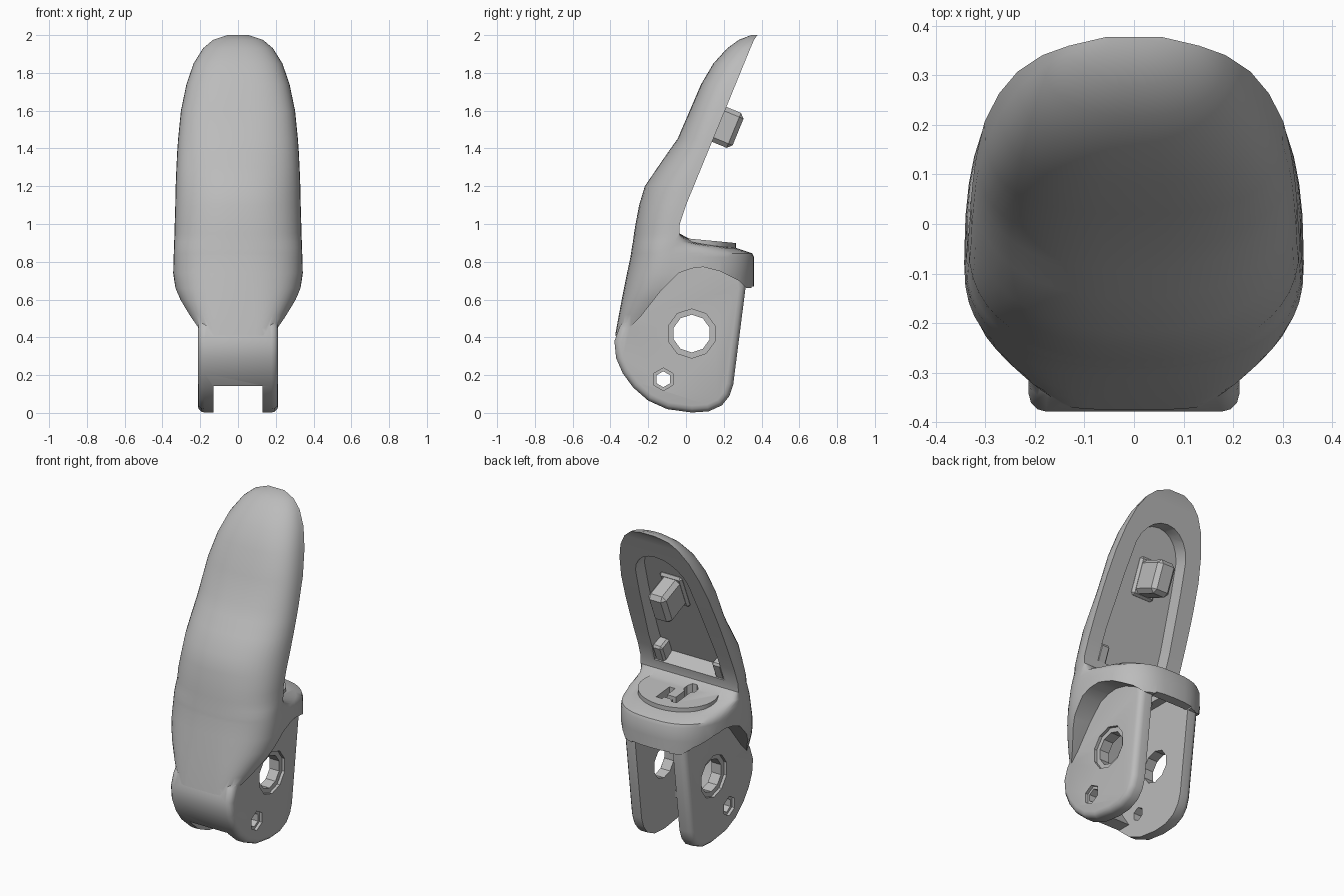
import bpy, bmesh, math
from mathutils import Vector

cube = bpy.data.objects.get("Cube")
if cube:
    bpy.data.objects.remove(cube, do_unlink=True)

grey = bpy.data.materials.new("plain grey")
grey.use_nodes = True
grey.diffuse_color = (0.5, 0.5, 0.5, 1)
grey.node_tree.nodes["Principled BSDF"].inputs["Base Color"].default_value = (0.5, 0.5, 0.5, 1)


def finish(name, bm):
    bmesh.ops.recalc_face_normals(bm, faces=bm.faces)
    mesh = bpy.data.meshes.new(name)
    bm.to_mesh(mesh)
    bm.free()
    mesh.materials.append(grey)
    obj = bpy.data.objects.new(name, mesh)
    bpy.context.collection.objects.link(obj)
    return obj


def loft(name, rings):
    """Skin a stack of equal rings and cap both ends."""
    bm = bmesh.new()
    rows = [[bm.verts.new(p) for p in ring] for ring in rings]
    n = len(rows[0])
    for a, b in zip(rows, rows[1:]):
        for i in range(n):
            j = (i + 1) % n
            bm.faces.new((a[i], a[j], b[j], b[i]))
    bm.faces.new(rows[0])
    bm.faces.new(rows[-1])
    return finish(name, bm)


def side_slab(name, profile, x0, x1):
    """Extrude a (y, z) profile across x."""
    return loft(name, [[(x, y, z) for y, z in profile] for x in (x0, x1)])


def disc(y, z, r, n):
    return [(y + r * math.cos(2 * math.pi * (i + .5) / n),
             z + r * math.sin(2 * math.pi * (i + .5) / n)) for i in range(n)]


def apply_mods(obj):
    deps = bpy.context.evaluated_depsgraph_get()
    mesh = bpy.data.meshes.new_from_object(obj.evaluated_get(deps))
    obj.modifiers.clear()
    obj.data = mesh


def combine(obj, tool, operation="DIFFERENCE"):
    mod = obj.modifiers.new("combine", "BOOLEAN")
    mod.operation, mod.solver, mod.object = operation, "EXACT", tool
    apply_mods(obj)
    bpy.data.objects.remove(tool, do_unlink=True)


def bevel(obj, width, segments=2, angle=40):
    mod = obj.modifiers.new("bevel", "BEVEL")
    mod.width, mod.segments = width, segments
    mod.limit_method, mod.angle_limit = "ANGLE", math.radians(angle)
    apply_mods(obj)


def smooth(obj, degrees=35):
    bpy.ops.object.select_all(action="DESELECT")
    obj.select_set(True)
    bpy.context.view_layer.objects.active = obj
    bpy.ops.object.shade_smooth_by_angle(angle=math.radians(degrees))


# Outer shell: height, front y, widest y, back y, half width, front squareness
SECTIONS = [
    (.38, -.38, -.08, .28, .212, 5), (.45, -.368, -.08, .30, .225, 4.6),
    (.52, -.355, -.08, .32, .265, 3.8), (.6, -.34, -.08, .34, .31, 3),
    (.66, -.328, -.08, .36, .332, 2.7), (.74, -.312, -.08, .36, .343, 2.5),
    (.825, -.294, -.08, .36, .341, 2.4), (.845, -.291, -.08, .35, .34, 2.4),
    (.872, -.287, -.075, .27, .339, 2.4), (.905, -.281, -.06, .05, .338, 2.4),
    (.95, -.275, -.035, -.035, .336, 2.4), (1, -.267, -.033, -.033, .335, 2.4),
    (1.1, -.248, 0, 0, .332, 2.3), (1.2, -.218, .041, .041, .33, 2.3),
    (1.3, -.15, .082, .082, .326, 2.3), (1.38, -.095, .115, .115, .322, 2.3),
    (1.45, -.045, .144, .144, .317, 2.5), (1.6, .02, .206, .206, .302, 2.8),
    (1.74, .08, .263, .263, .273, 2.8), (1.85, .145, .308, .308, .235, 2.6),
    (1.93, .218, .341, .341, .185, 2.4), (1.975, .28, .36, .36, .132, 2.2),
    (2, .345, .378, .378, .055, 2),
]


def shell_ring(z, front, mid, back, w, power):
    ring = []
    for i in range(48):
        t = 2 * math.pi * i / 48
        c, s = math.cos(t), math.sin(t)
        p = 2 / (power if s < 0 else 2.7)
        reach = mid - front if s < 0 else back - mid
        x = w * math.copysign(abs(c) ** p, c)
        ring.append((x, mid + reach * math.copysign(abs(s) ** p, s), z))
    return ring


body = loft("finger_shell", [shell_ring(*s) for s in SECTIONS])

# Arched underside of the shell on both sides of the fork
combine(body, side_slab("arch_cutter", [
    (-.6, .39), (-.36, .41), (-.3, .45), (-.24, .51), (-.13, .65), (-.04, .74),
    (.03, .765), (.09, .772), (.18, .75), (.28, .7), (.32, .66),
    (.6, .66), (.6, .2), (-.6, .2)], -.6, .6))

# Fork block with rounded lower end; its upper front stays inside the shell
fork = side_slab("fork", [
    (-.1, .8), (-.2, .66), (-.29, .53), (-.35, .46), (-.379, .38), (-.37, .29), (-.335, .21),
    (-.28, .135), (-.2, .065), (-.1, .02), (.03, .002), (.12, .008), (.19, .04),
    (.23, .09), (.25, .15), (.315, .66), (.31, .8)], -.213, .213)
bevel(fork, .036, 3, 60)
combine(body, fork, "UNION")

# Raised oval plate on the shelf, sloping down to the back
combine(body, loft("shelf_plate", [
    [(.245 * math.cos(t), .075 + .19 * math.sin(t), z - slope * math.sin(t))
     for t in (2 * math.pi * i / 40 for i in range(40))]
    for z, slope in ((.84, 0), (.917, .018))]), "UNION")

# Gap between the fork plates, leaving a front web and a hollow under the shelf
combine(body, side_slab("gap_cutter", [
    (1, -.2), (1, .67), (.3, .67), (.3, .8), (-.04, .8), (-.24, .52), (-.3, .38), (-.27, .25),
    (-.2, .143), (-1, .143), (-1, -.2)], -.13, .13))

# Pivot and pin holes, each with a shallow counterbore on both faces
for y, z, hole, rim, n in ((.03, .42, .1, .13, 10), (-.12, .178, .042, .06, 6)):
    combine(body, side_slab("hole_cutter", disc(y, z, hole, n), -.5, .5))
    for side in (-1, 1):
        x0, x1 = sorted((side * .195, side * .23))
        combine(body, side_slab("rim_cutter", disc(y, z, rim, n), x0, x1))

# Frame lying on the sloped back face: x across, v up the slope, d outward
up = Vector((0, .38, .925)).normalized()
out = Vector((0, .925, -.38)).normalized()
foot = Vector((0, -.04, 1))


def on_slope(x, v, d):
    return foot + Vector((x, 0, 0)) + up * v + out * d


# Arched pocket in the back face
outline = [(-.24, 0), (.24, 0), (.235, .2), (.205, .55)]
outline += [(.19 * math.cos(a), .68 + .22 * math.sin(a))
            for a in (math.pi * i / 12 for i in range(13))]
outline += [(-.205, .55), (-.235, .2)]
combine(body, loft("pocket_cutter", [
    [on_slope(x * k, .4 + (v - .4) * k, d) for x, v in outline]
    for d, k in ((-.08, .95), (.03, 1))]))

# Keyed slots through the shelf
for x0, x1, y0, y1 in ((.025, .065, .07, .2), (-.075, -.035, .02, .2), (-.04, .03, .15, .18)):
    combine(body, loft("slot_cutter", [
        [(x0, y0, z), (x1, y0, z), (x1, y1, z), (x0, y1, z)] for z in (.6, 1)]))
combine(body, loft("round_slot_cutter", [
    [(x, y, z) for x, y in disc(-.055, .03, .042, 8)] for z in (.6, .98)]))
smooth(body)


def slope_box(name, centre, size):
    bm = bmesh.new()
    bmesh.ops.create_cube(bm, size=1)
    for v in bm.verts:
        v.co = on_slope(*(c + s * k for c, s, k in zip(centre, size, v.co)))
    return finish(name, bm)


# Peg standing in the pocket, with a small base collar
peg = slope_box("peg", (0, .57, .012), (.125, .2, .19))
bevel(peg, .024, 1)
base = slope_box("peg_base", (0, .57, -.075), (.155, .23, .03))
bevel(base, .014, 1)

# Small stops in the lower pocket corners
for side, label in ((1, "left"), (-1, "right")):
    stop = slope_box(label + "_corner_stop", (side * .205, .05, -.045), (.07, .12, .09))
    bevel(stop, .012, 1)
